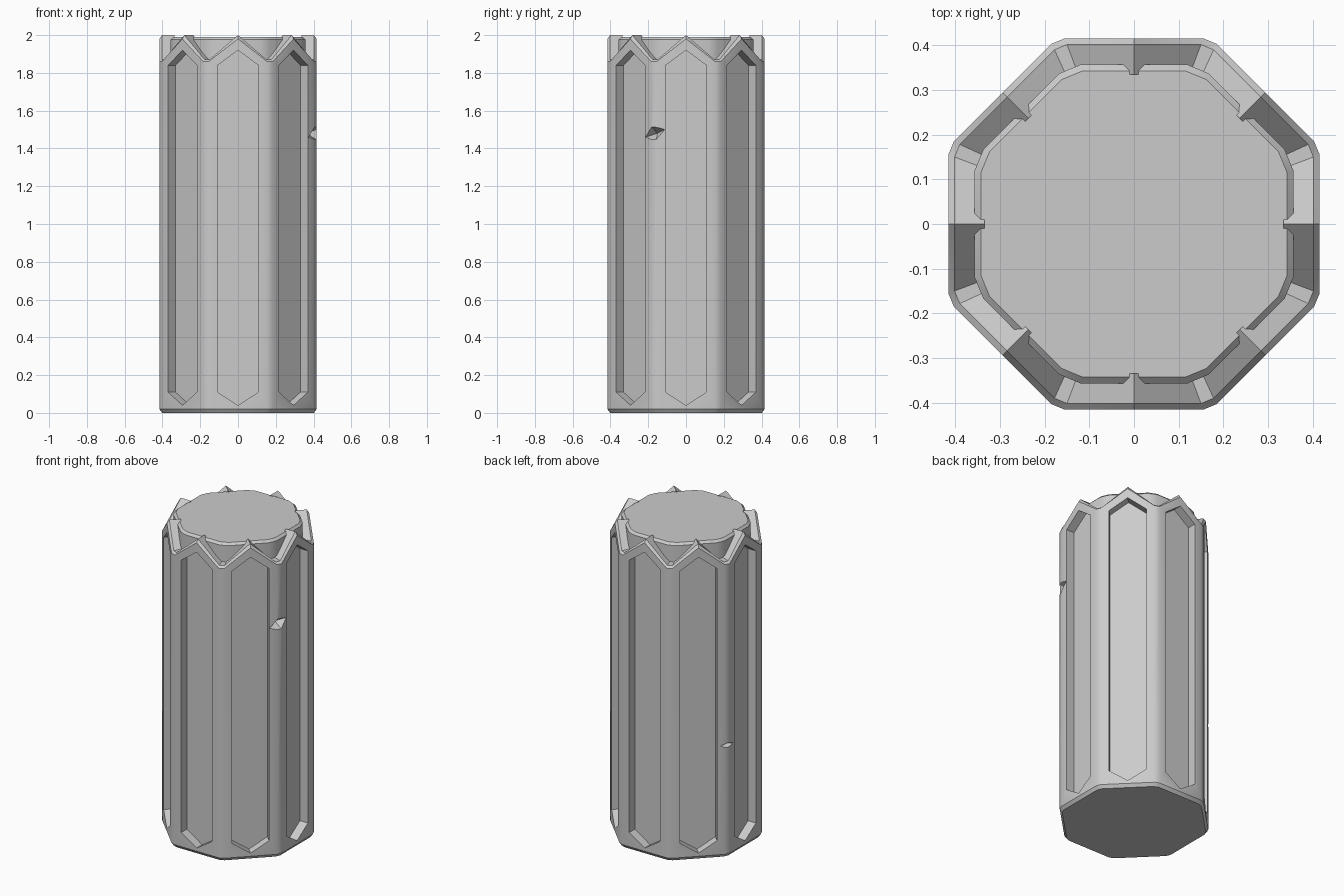
import bpy, bmesh, math
from mathutils import Vector, Matrix

default = bpy.data.objects.get("Cube")
if default:
    bpy.data.objects.remove(default, do_unlink=True)

stone = bpy.data.materials.new("grey_stone")
stone.use_nodes = True
grey = (0.6, 0.6, 0.6, 1)
stone.diffuse_color = grey
stone.node_tree.nodes["Principled BSDF"].inputs["Base Color"].default_value = grey

SIDES = 8
OUT, FLOOR, INNER = 0.416, 0.36, 0.335


def place(k, t, apothem, z):
    """Point on side k: t along the side, apothem out from the axis."""
    return Matrix.Rotation(k * math.tau / SIDES, 3, 'Z') @ Vector((t, -apothem, z))


def finish(name, bm, smooth=True):
    bmesh.ops.remove_doubles(bm, verts=bm.verts, dist=1e-5)
    bmesh.ops.recalc_face_normals(bm, faces=bm.faces)
    mesh = bpy.data.meshes.new(name)
    bm.to_mesh(mesh)
    bm.free()
    mesh.materials.append(stone)
    ob = bpy.data.objects.new(name, mesh)
    bpy.context.collection.objects.link(ob)
    return ob


def smooth(ob):
    bpy.ops.object.select_all(action='DESELECT')
    ob.select_set(True)
    bpy.context.view_layer.objects.active = ob
    bpy.ops.object.shade_smooth_by_angle(angle=math.radians(30))


def prism_rings(bm, rings):
    """Stack of octagons with cut corners; each ring is (half side, apothem, z)."""
    loops = [[bm.verts.new(place(k, s * h, a, z)) for k in range(SIDES) for s in (-1, 1)]
             for h, a, z in rings]
    n = SIDES * 2
    for low, high in zip(loops, loops[1:]):
        for i in range(n):
            bm.faces.new((low[i], low[(i + 1) % n], high[(i + 1) % n], high[i]))
    bm.faces.new(loops[0])
    bm.faces.new(loops[-1])


# Outer casing: recessed pointed panels, zigzag crown, chamfered edges
bm = bmesh.new()


def face(points):
    bm.faces.new([bm.verts.new(p) for p in points])


def mirrored(half):
    """Complete a six-point outline from its top, two right points and bottom."""
    top, upper, lower, bottom = half
    return [top, upper, lower, bottom, (-lower[0], lower[1]), (-upper[0], upper[1])]


rim = mirrored([(0, 1.98), (0.155, 1.86), (0.155, 0.02), (0, 0.02)])
panel = mirrored([(0, 1.92), (0.108, 1.84), (0.108, 0.11), (0, 0.04)])

# Crown section from the outer edge over to the inner wall: peak z, valley half side, valley z, apothem
crown = [(1.98, 0.155, 1.86, OUT), (2.0, 0.15, 1.872, OUT - 0.014),
         (2.0, 0.125, 1.872, INNER), (1.75, 0.125, 1.75, INNER)]

for k in range(SIDES):
    nxt = k + 1
    for i in range(6):
        j = (i + 1) % 6
        face([place(k, *(p[0], OUT, p[1])) for p in (rim[i], rim[j], panel[j], panel[i])])
        face([place(k, panel[i][0], OUT, panel[i][1]), place(k, panel[j][0], OUT, panel[j][1]),
              place(k, panel[j][0], FLOOR, panel[j][1]), place(k, panel[i][0], FLOOR, panel[i][1])])
    face([place(k, t, FLOOR, z) for t, z in panel])
    # narrow corner strip
    face([place(k, 0.155, OUT, 0.02), place(nxt, -0.155, OUT, 0.02),
          place(nxt, -0.155, OUT, 1.86), place(k, 0.155, OUT, 1.86)])
    # crown slopes and valleys
    for (p0, h0, v0, a0), (p1, h1, v1, a1) in zip(crown, crown[1:]):
        for s in (-1, 1):
            face([place(k, 0, a0, p0), place(k, s * h0, a0, v0),
                  place(k, s * h1, a1, v1), place(k, 0, a1, p1)])
        face([place(k, h0, a0, v0), place(nxt, -h0, a0, v0),
              place(nxt, -h1, a1, v1), place(k, h1, a1, v1)])
    # base chamfer
    for s in (-1, 1):
        face([place(k, 0, OUT, 0.02), place(k, s * 0.155, OUT, 0.02),
              place(k, s * 0.15, OUT - 0.014, 0), place(k, 0, OUT - 0.014, 0)])
    face([place(k, 0.155, OUT, 0.02), place(nxt, -0.155, OUT, 0.02),
          place(nxt, -0.15, OUT - 0.014, 0), place(k, 0.15, OUT - 0.014, 0)])
bmesh.ops.remove_doubles(bm, verts=bm.verts, dist=1e-5)
bmesh.ops.holes_fill(bm, edges=[e for e in bm.edges if e.is_boundary], sides=0)
casing = finish("pillar_casing", bm)

# Chips knocked out of two corners: angle, height, length, thickness, depth, tilt
for angle, z, length, thick, depth, tilt in ((-22.5, 1.48, 0.075, 0.024, 0.035, 0.35),
                                             (157.5, 0.71, 0.06, 0.01, 0.02, 0.0)):
    bm = bmesh.new()
    bmesh.ops.create_uvsphere(bm, u_segments=4, v_segments=2, radius=1)
    bmesh.ops.transform(bm, verts=bm.verts, matrix=(
        Matrix.Translation((0, 0, z)) @ Matrix.Rotation(math.radians(angle), 4, 'Z')
        @ Matrix.Translation((0.445, 0, 0)) @ Matrix.Rotation(tilt, 4, 'X')
        @ Matrix.Diagonal((depth * 1.5, length * 1.2, thick * 1.5, 1))))
    cutter = finish("chip_cutter", bm)
    cutter.hide_render = True
    cutter.hide_set(True)
    mod = casing.modifiers.new("chip", 'BOOLEAN')
    mod.operation = 'DIFFERENCE'
    mod.solver = 'EXACT'
    mod.object = cutter
    bpy.context.view_layer.objects.active = casing
    bpy.ops.object.modifier_apply(modifier=mod.name)
    bpy.data.objects.remove(cutter, do_unlink=True)
smooth(casing)

# Inner core standing inside the crown
bm = bmesh.new()
prism_rings(bm, [(0.12, 0.357, 1.78), (0.12, 0.357, 1.976), (0.115, 0.343, 1.99)])
smooth(finish("pillar_core", bm))
